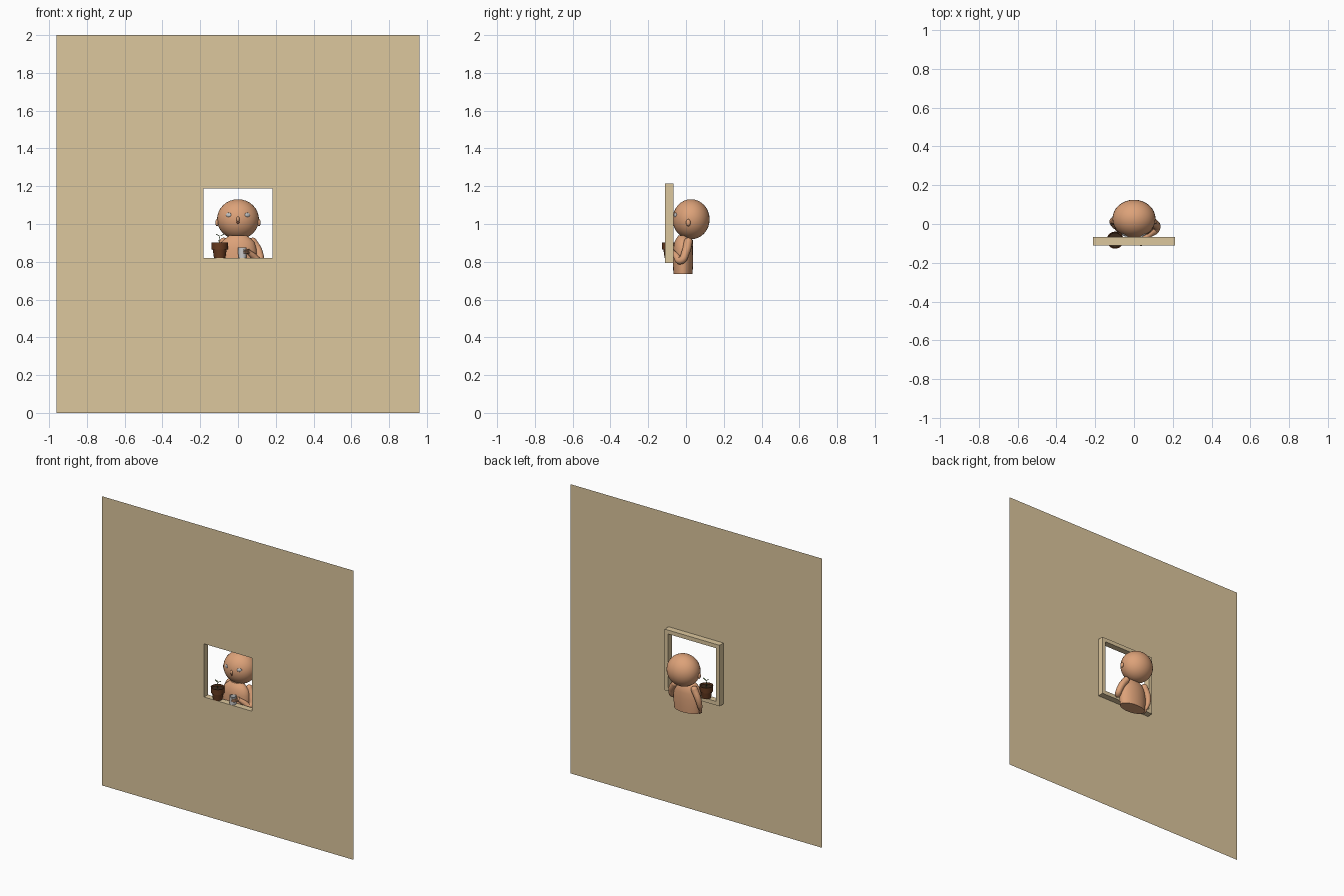
import bpy, bmesh
from math import cos, sin, pi

if "Cube" in bpy.data.objects:
    bpy.data.objects.remove(bpy.data.objects["Cube"])


def mat(name, rgb):
    m = bpy.data.materials.new(name)
    m.diffuse_color = (*rgb, 1)
    m.use_nodes = True
    m.node_tree.nodes["Principled BSDF"].inputs["Base Color"].default_value = m.diffuse_color
    return m


WALL = mat("plaster", (0.72, 0.57, 0.34))
SKIN = mat("skin", (0.72, 0.36, 0.19))
NOSE = mat("dark_skin", (0.25, 0.09, 0.05))
CLAY = mat("clay", (0.14, 0.045, 0.015))
SOIL = mat("soil", (0.04, 0.02, 0.01))
LEAF = mat("leaf", (0.07, 0.16, 0.04))


def finish(bm, name, material=None, smooth=None):
    bmesh.ops.recalc_face_normals(bm, faces=bm.faces)
    me = bpy.data.meshes.new(name)
    bm.to_mesh(me)
    bm.free()
    ob = bpy.data.objects.new(name, me)
    bpy.context.collection.objects.link(ob)
    if material:
        me.materials.append(material)
    if smooth:
        bpy.ops.object.select_all(action='DESELECT')
        ob.select_set(True)
        bpy.context.view_layer.objects.active = ob
        bpy.ops.object.shade_smooth_by_angle(angle=smooth)
    return ob


def ring(name, outer, inner, y, depth, material):
    """Rectangular border around a hole; rectangles are x0, x1, z0, z1."""
    bm = bmesh.new()

    def corners(r):
        return [bm.verts.new((r[i], y, r[j])) for i, j in ((0, 2), (1, 2), (1, 3), (0, 3))]
    a, b = corners(outer), corners(inner)
    for i in range(4):
        j = (i + 1) % 4
        bm.faces.new((a[i], a[j], b[j], b[i]))
    if depth:
        g = bmesh.ops.extrude_face_region(bm, geom=bm.faces[:], use_keep_orig=True)
        vs = [v for v in g['geom'] if isinstance(v, bmesh.types.BMVert)]
        bmesh.ops.translate(bm, verts=vs, vec=(0, depth, 0))
    return finish(bm, name, material)


def ball(name, loc, size, material, seg=32, rot=0):
    bm = bmesh.new()
    bmesh.ops.create_uvsphere(bm, u_segments=seg, v_segments=seg // 2, radius=1)
    bmesh.ops.scale(bm, verts=bm.verts, vec=size)
    ob = finish(bm, name, material, pi)
    ob.location = loc
    ob.rotation_euler.z = rot
    return ob


def lathe(name, profile, loc, material, depth=1.0, seg=24):
    """Turn (radius, height) points; depth flattens the section in y."""
    bm = bmesh.new()
    rows = [[bm.verts.new((r * cos(2 * pi * i / seg), depth * r * sin(2 * pi * i / seg), z))
             for i in range(seg)] for r, z in profile]
    for a, b in zip(rows, rows[1:]):
        for i in range(seg):
            j = (i + 1) % seg
            bm.faces.new((a[i], a[j], b[j], b[i]))
    bm.faces.new(rows[0])
    bm.faces.new(rows[-1])
    ob = finish(bm, name, material, 0.7)
    ob.location = loc
    return ob


def limb(name, points, radius, material):
    """Smooth tube through (x, y, z, thickness) points."""
    cu = bpy.data.curves.new(name, 'CURVE')
    cu.dimensions = '3D'
    cu.bevel_depth = radius
    cu.bevel_resolution = 4
    cu.use_fill_caps = True
    sp = cu.splines.new('BEZIER')
    sp.bezier_points.add(len(points) - 1)
    for bp, p in zip(sp.bezier_points, points):
        bp.co = p[:3]
        bp.radius = p[3]
        bp.handle_left_type = bp.handle_right_type = 'AUTO'
    cu.materials.append(material)
    ob = bpy.data.objects.new(name, cu)
    bpy.context.collection.objects.link(ob)
    return ob


# Wall sheet with a window hole, and the window lining behind it
HOLE = (-0.183, 0.183, 0.82, 1.188)
ring("wall", (-0.962, 0.962, 0, 2), HOLE, -0.11, 0, WALL)
ring("window_frame", (-0.21, 0.21, 0.793, 1.215), HOLE, -0.11, 0.043, WALL)

# Torso, neck and head
lathe("torso", [(0.095, 0.735), (0.1, 0.78), (0.1, 0.83), (0.097, 0.87),
                (0.086, 0.905), (0.065, 0.925), (0.045, 0.94)],
      (0, -0.016, 0), SKIN, 0.53)
ball("head", (0, 0.027, 1.025), (0.111, 0.098, 0.106), SKIN)

# Face and ears
for s, side in ((-1, "left"), (1, "right")):
    ball("eye_" + side, (s * 0.05, -0.056, 1.048), (0.016, 0.006, 0.012), None, 16, s * 0.5)
    ball("ear_" + side, (s * 0.111, 0.012, 1.007), (0.009, 0.012, 0.019), SKIN, 16)
ball("nose", (0, -0.071, 1.025), (0.009, 0.01, 0.014), SKIN, 16)
ball("mouth", (0, -0.07, 1.009), (0.008, 0.004, 0.008), NOSE, 16)

# Right arm bent to the cup, left arm hanging
limb("arm_right", [(0.078, 0.012, 0.905, 1.1), (0.108, 0.0, 0.855, 1.05),
                   (0.112, -0.028, 0.806, 0.95), (0.082, -0.052, 0.83, 0.8),
                   (0.056, -0.072, 0.853, 0.6)], 0.021, SKIN)
limb("arm_left", [(-0.075, 0.015, 0.905, 1.1), (-0.102, 0.016, 0.85, 1.0),
                  (-0.11, 0.008, 0.80, 0.8), (-0.105, -0.008, 0.762, 0.5)], 0.021, SKIN)
ball("shoulder_right", (0.078, 0.012, 0.905), (0.023, 0.023, 0.023), SKIN, 16)
ball("shoulder_left", (-0.075, 0.015, 0.905), (0.023, 0.023, 0.023), SKIN, 16)
ball("hand_right", (0.053, -0.075, 0.855), (0.012, 0.015, 0.014), SKIN, 16)
ball("hand_left", (-0.104, -0.01, 0.758), (0.008, 0.013, 0.016), SKIN, 16)
for i in range(3):
    y = -0.001 - 0.009 * i
    limb("finger_left", [(-0.104, y, 0.752, 1), (-0.101, y - 0.004, 0.736, 0.7)], 0.004, SKIN)
    z = 0.847 + 0.008 * i
    limb("finger_right", [(0.055, -0.083, z, 1), (0.046, -0.105, z, 0.9),
                          (0.03, -0.112, z, 0.7)], 0.004, SKIN)

# Flower pot with rim and soil
POT = (-0.097, -0.083, 0.82)
lathe("flower_pot", [(0.03, 0), (0.037, 0.045), (0.043, 0.046), (0.044, 0.083),
                     (0.039, 0.083), (0.037, 0.07)], POT, CLAY)
lathe("soil", [(0.035, 0.065), (0.0375, 0.073)], POT, SOIL)

# Seedling
limb("stem", [(-0.097, -0.083, 0.89, 1), (-0.1, -0.083, 0.915, 1),
              (-0.095, -0.083, 0.938, 0.7)], 0.002, LEAF)
for s in (-1, 1):
    leaf = ball("leaf", (-0.095 + s * 0.012, -0.083, 0.942), (0.013, 0.006, 0.002), LEAF, 12)
    leaf.rotation_euler.y = -s * 0.5

# Cup on the sill, hollow inside
lathe("cup", [(0.021, 0), (0.023, 0.055), (0.02, 0.055), (0.018, 0.006)],
      (0.023, -0.088, 0.82), None)
